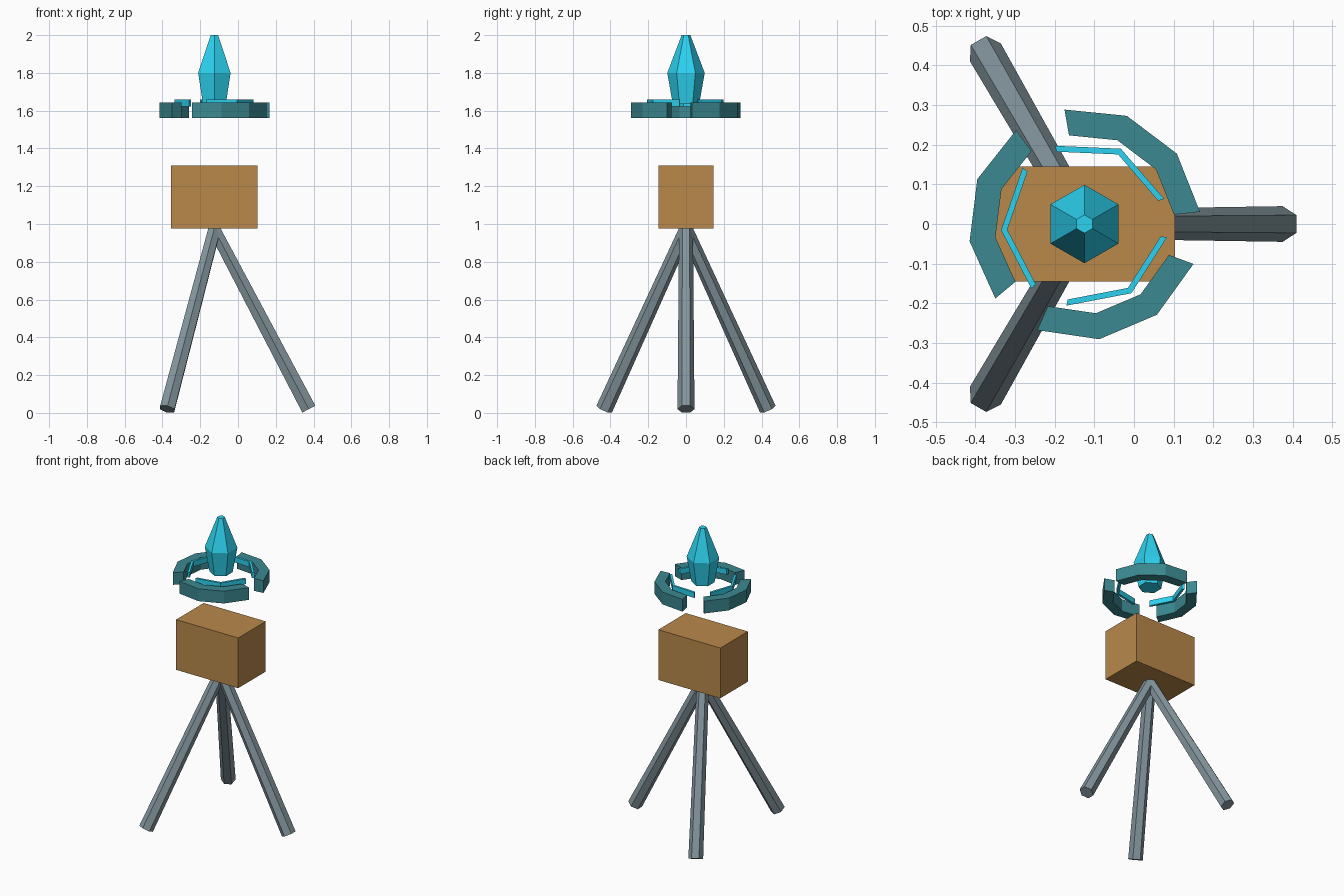
import bpy
from math import sin, cos, radians
from mathutils import Vector, Matrix
import bmesh

if "Cube" in bpy.data.objects:
    bpy.data.objects.remove(bpy.data.objects["Cube"])

CX = -0.125  # x of the vertical centre axis


def material(name, rgb):
    m = bpy.data.materials.new(name)
    m.diffuse_color = (*[c ** 2.2 for c in rgb], 1)
    m.use_nodes = True
    m.node_tree.nodes["Principled BSDF"].inputs["Base Color"].default_value = m.diffuse_color
    return m


WOOD = material("wood", (0.72, 0.53, 0.30))
METAL = material("metal", (0.51, 0.58, 0.61))
TEAL = material("teal", (0.24, 0.53, 0.56))
CYAN = material("cyan", (0.19, 0.82, 0.94))


def loft(name, rings, mat):
    """Skin a list of closed rings of points and cap both ends."""
    bm = bmesh.new()
    vs = [[bm.verts.new(p) for p in ring] for ring in rings]
    n = len(vs[0])
    for a, b in zip(vs, vs[1:]):
        for i in range(n):
            j = (i + 1) % n
            bm.faces.new((a[i], a[j], b[j], b[i]))
    bm.faces.new(vs[0][::-1])
    bm.faces.new(vs[-1])
    bmesh.ops.recalc_face_normals(bm, faces=bm.faces)
    me = bpy.data.meshes.new(name)
    bm.to_mesh(me)
    bm.free()
    me.materials.append(mat)
    ob = bpy.data.objects.new(name, me)
    bpy.context.collection.objects.link(ob)
    return ob


def hexagon(centre, r, u, v):
    return [centre + r * (cos(radians(a)) * u + sin(radians(a)) * v)
            for a in range(30, 390, 60)]


def arc(name, angles, r_in, r_out, z0, z1, mat):
    """Curved bar with a rectangular section, faceted at the given angles."""
    section = ((r_in, z0), (r_out, z0), (r_out, z1), (r_in, z1))
    rings = [[(CX + r * cos(radians(a)), r * sin(radians(a)), z)
              for r, z in section] for a in angles]
    loft(name, rings, mat)


X, Y = Vector((1, 0, 0)), Vector((0, 1, 0))

# Box body
corners = ((-0.355, -0.145), (0.103, -0.145), (0.103, 0.145), (-0.355, 0.145))
loft("box", [[(x, y, z) for x, y in corners] for z in (0.975, 1.31)], WOOD)

# Floating six-sided crystal
loft("crystal", [hexagon(Vector((CX, 0, z)), r, X, Y)
                 for z, r in ((1.635, 0.07), (1.80, 0.099), (2.0, 0.023))], CYAN)

# Three-fold parts: tripod legs, outer ring segments, inner ring strips
top, foot = Vector((0, 0, 0.97)), Vector((0.5, 0, 0.02))
side = (top - foot).cross(Y).normalized()
for k in range(3):
    turn = 120 * k
    rot = Matrix.Translation((CX, 0, 0)) @ Matrix.Rotation(radians(turn), 4, 'Z')
    rings = [[rot @ p for p in hexagon(c, r, side, Y)]
             for c, r in ((foot, 0.045), (top, 0.037))]
    loft(f"leg_{k + 1}", rings, METAL)
    arc(f"outer_ring_{k + 1}", [turn + a for a in (6, 37.3, 68.6, 99.9)],
        0.227, 0.293, 1.56, 1.642, TEAL)
    arc(f"inner_strip_{k + 1}", [turn + a for a in (17.5, 64.2, 110.8)],
        0.195, 0.211, 1.622, 1.658, CYAN)
